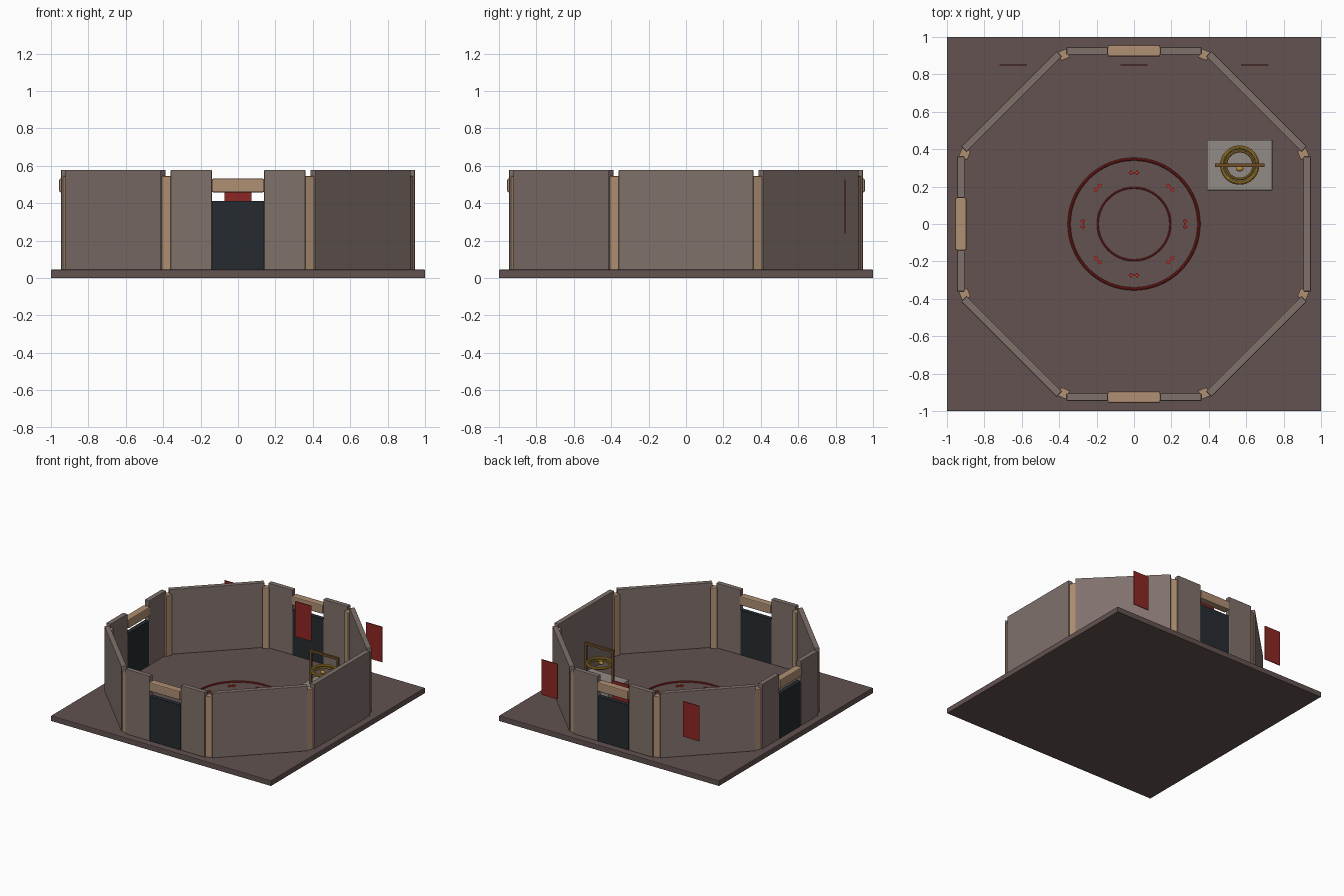
import bpy
from math import radians, cos, sin, pi

if "Cube" in bpy.data.objects:
    bpy.data.objects.remove(bpy.data.objects["Cube"])


def material(name, r, g, b):
    m = bpy.data.materials.new(name)
    m.diffuse_color = tuple((c / 255) ** 2.2 for c in (r, g, b)) + (1,)
    m.use_nodes = True
    m.node_tree.nodes["Principled BSDF"].inputs["Base Color"].default_value = m.diffuse_color
    return m


FLOOR = material("floor_stone", 98, 83, 81)
WALL = material("wall_stone", 127, 112, 107)
WOOD = material("tan_wood", 174, 142, 114)
DARK = material("dark_slate", 42, 47, 52)
RED = material("deep_red", 140, 42, 40)
GLOW = material("bright_red", 215, 55, 45)
STONE = material("altar_grey", 145, 138, 134)
BRASS = material("brass", 178, 140, 55)
BRONZE = material("bronze", 110, 80, 45)


def finish(ob, name, mat):
    ob.name = name
    ob.data.materials.append(mat)
    return ob


def box(name, loc, size, mat, turn=0, bevel=0):
    bpy.ops.mesh.primitive_cube_add(size=1, location=loc)
    ob = finish(bpy.context.object, name, mat)
    ob.scale = size
    bpy.ops.object.transform_apply(location=False, rotation=False, scale=True)
    ob.rotation_euler.z = turn
    if bevel:
        mod = ob.modifiers.new("edge", 'BEVEL')
        mod.width = bevel
        mod.segments = 2
    return ob


def ring(name, loc, major, minor, mat):
    bpy.ops.mesh.primitive_torus_add(location=loc, major_radius=major, minor_radius=minor,
                                     major_segments=64, minor_segments=10)
    bpy.ops.object.shade_smooth_by_angle()
    return finish(bpy.context.object, name, mat)


G = 0.045      # floor top
TOP = 0.578    # wall top
R = 0.926      # wall distance from the centre


def on_side(a, off, z, r=R):
    """Point at distance r along direction a, shifted sideways by off."""
    return (r * cos(a) - off * sin(a), r * sin(a) + off * cos(a), z)


# floor
box("floor_slab", (0, 0, G / 2), (2, 2, G), FLOOR, bevel=0.004)

# eight sides: plain walls, or a pair of walls with a doorway between
for i in range(8):
    a = i * pi / 4
    zc, h = (G + TOP) / 2, TOP - G
    if i in (2, 4, 6):
        for s in (-1, 1):
            box("door_wall", on_side(a, s * 0.25, zc), (0.04, 0.22, h), WALL, a, 0.004)
        box("door_panel", on_side(a, 0, (G + 0.412) / 2), (0.036, 0.28, 0.412 - G), DARK, a)
        box("door_lintel", on_side(a, 0, 0.495), (0.06, 0.28, 0.073), WOOD, a, 0.007)
    else:
        box("wall", on_side(a, 0, zc), (0.04, 0.72, h), WALL, a, 0.004)
    # corner pillar
    c = a + pi / 8
    box("corner_pillar", on_side(c, 0, (G + 0.545) / 2, 0.98), (0.05, 0.05, 0.5), WOOD, c, 0.003)

# hanging banners along the back
for x in (-0.645, 0, 0.645):
    box("banner", (x, 0.85, 0.382), (0.146, 0.006, 0.29), RED)

# ritual circle on the floor
ring("outer_floor_ring", (0, 0, G + 0.003), 0.347, 0.008, RED)
ring("inner_floor_ring", (0, 0, G + 0.003), 0.194, 0.005, RED)
for i in range(8):
    a = i * pi / 4
    box("floor_mark", on_side(a, 0, G + 0.005, 0.274), (0.008, 0.055, 0.01), GLOW, a)
    for s in (-1, 1):
        box("floor_mark_tick", on_side(a, s * 0.014, G + 0.005, 0.274), (0.022, 0.007, 0.01), GLOW, a)

# altar with bronze frame and brass rings
CX, CY, AT = 0.565, 0.315, 0.19
box("altar", (CX, CY, (G + AT) / 2), (0.35, 0.27, AT - G), STONE, bevel=0.004)
for s in (-1, 1):
    box("frame_post", (CX + s * 0.122, CY, (AT + 0.465) / 2), (0.016, 0.016, 0.465 - AT), BRONZE)
box("frame_bar", (CX, CY, 0.462), (0.265, 0.018, 0.018), BRONZE)
ring("brass_rim", (CX, CY, 0.33), 0.094, 0.011, BRASS)
ring("brass_inner_ring", (CX, CY, 0.318), 0.074, 0.007, BRASS)
bpy.ops.mesh.primitive_uv_sphere_add(segments=20, ring_count=12, radius=0.02, location=(CX, CY - 0.02, 0.325))
bead = finish(bpy.context.object, "brass_bead", BRASS)
bead.scale = (1, 0.7, 0.7)
bpy.ops.object.shade_smooth_by_angle()
